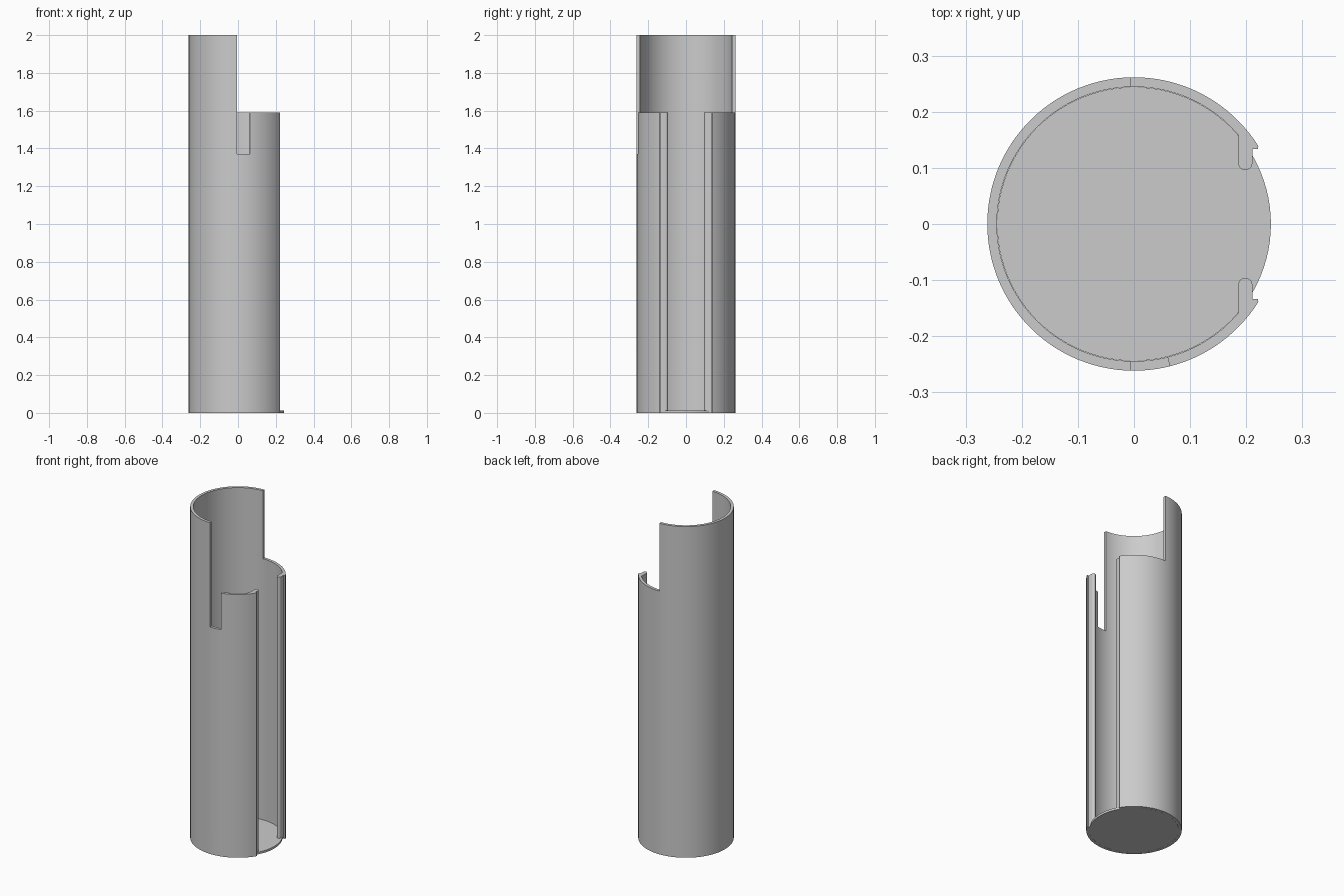
import bpy, bmesh, math

cube = bpy.data.objects.get("Cube")
if cube:
    bpy.data.objects.remove(cube, do_unlink=True)

OUTER, INNER = 0.2615, 0.2445
HEIGHT, SHOULDER, NOTCH = 2.0, 1.59, 1.37
FLOOR = 0.013
CUT_X = -0.005

grey = bpy.data.materials.new("plain grey")
grey.use_nodes = True
grey.diffuse_color = (0.6, 0.6, 0.6, 1)
grey.node_tree.nodes["Principled BSDF"].inputs["Base Color"].default_value = (0.6, 0.6, 0.6, 1)


def arc(radius, start, end, steps, cx=0, cy=0):
    """Points along an arc, angles in radians."""
    angles = [start + (end - start) * i / steps for i in range(steps + 1)]
    return [(cx + radius * math.cos(a), cy + radius * math.sin(a)) for a in angles]


def prism(name, outline, z0, z1):
    """Extrude a closed plan outline from z0 to z1."""
    bm = bmesh.new()
    face = bm.faces.new([bm.verts.new((x, y, z0)) for x, y in outline])
    top = bmesh.ops.extrude_face_region(bm, geom=[face])["geom"]
    moved = [v for v in top if isinstance(v, bmesh.types.BMVert)]
    bmesh.ops.translate(bm, verts=moved, vec=(0, 0, z1 - z0))
    bmesh.ops.recalc_face_normals(bm, faces=bm.faces)
    mesh = bpy.data.meshes.new(name)
    bm.to_mesh(mesh)
    bm.free()
    mesh.materials.append(grey)
    obj = bpy.data.objects.new(name, mesh)
    bpy.context.collection.objects.link(obj)
    return obj


def activate(obj):
    bpy.ops.object.select_all(action="DESELECT")
    obj.select_set(True)
    bpy.context.view_layer.objects.active = obj


def cut(target, cutter):
    """Subtract the cutter, then discard it."""
    cutter.hide_render = True
    mod = target.modifiers.new("cut", "BOOLEAN")
    mod.operation, mod.solver, mod.object = "DIFFERENCE", "EXACT", cutter
    activate(target)
    bpy.ops.object.modifier_apply(modifier=mod.name)
    bpy.data.objects.remove(cutter, do_unlink=True)


# Tube wall in plan: open ring whose slot edges carry rounded inward lips
lip_left, lip_right, hook_y = 0.186, 0.211, 0.134
lip_mid, lip_r = (lip_left + lip_right) / 2, (lip_right - lip_left) / 2
tip = math.asin(0.139 / OUTER)
inner_end = math.acos(lip_left / INNER)
upper_lip = [(0.221, hook_y), (lip_right, hook_y)]
upper_lip += arc(lip_r, 0, -math.pi, 10, lip_mid, 0.096 + lip_r)
lower_lip = [(x, -y) for x, y in reversed(upper_lip)]
outline = arc(OUTER, 2 * math.pi - tip, tip, 96)
outline += upper_lip
outline += arc(INNER, inner_end, 2 * math.pi - inner_end, 96)
outline += lower_lip
wall = prism("tube_wall", outline, 0, HEIGHT)

# Lower the slotted half of the wall to the shoulder
cut(wall, prism("shoulder_cutter",
                [(CUT_X, -0.4), (0.4, -0.4), (0.4, 0.4), (CUT_X, 0.4)],
                SHOULDER, HEIGHT + 0.1))

# Small notch in the front, with one radial side
cut(wall, prism("notch_cutter",
                [(CUT_X, -0.15), (CUT_X, -0.35), (0.088, -0.35), (0.038, -0.15)],
                NOTCH, SHOULDER + 0.1))

# Thin floor closing the bottom
floor = prism("floor_disc", arc(0.244, 0, 2 * math.pi, 96)[:-1], 0, FLOOR)

for part in (wall, floor):
    activate(part)
    bpy.ops.object.shade_smooth_by_angle(angle=math.radians(30))
